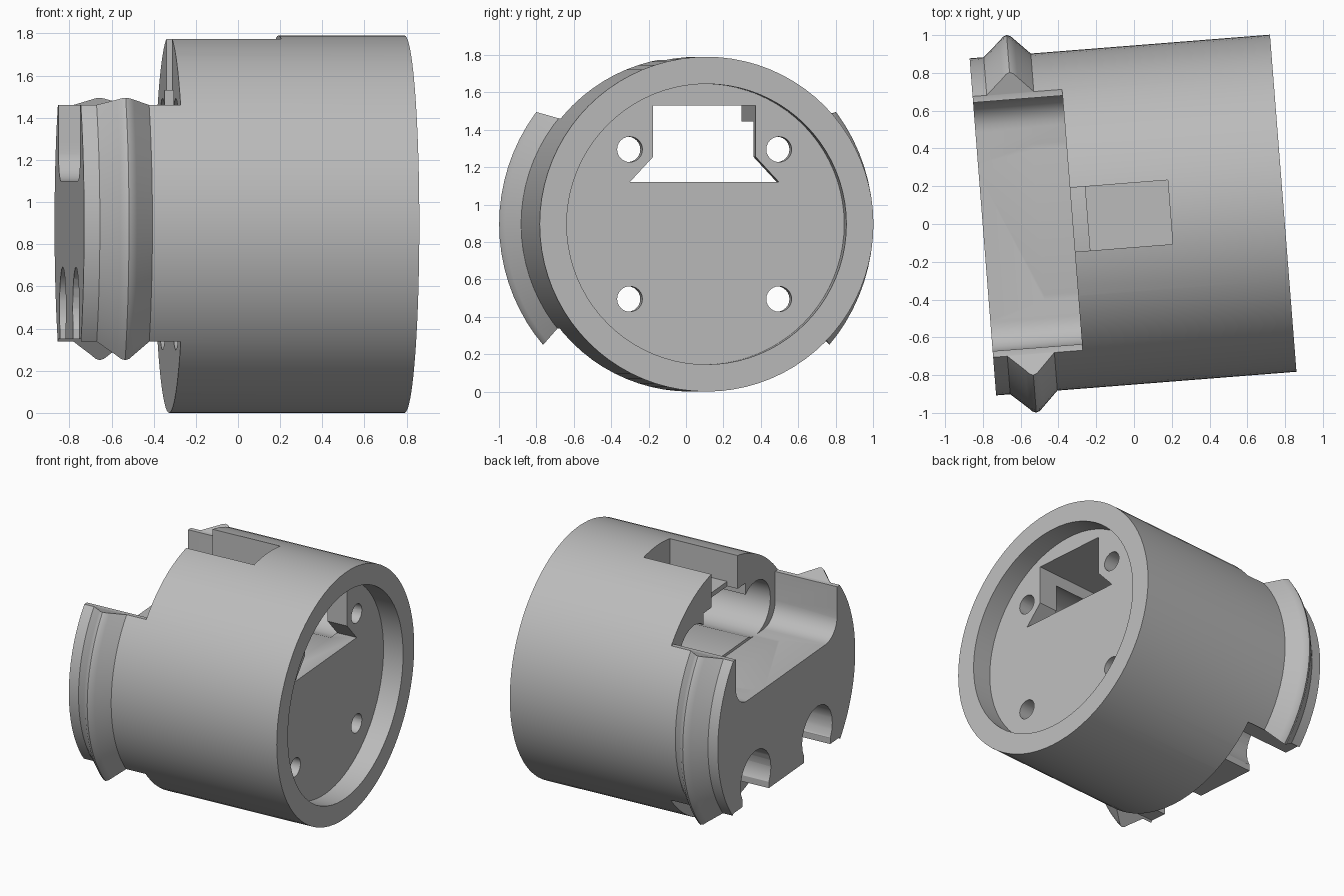
import bpy, bmesh, math
from mathutils import Matrix

if "Cube" in bpy.data.objects:
    bpy.data.objects.remove(bpy.data.objects["Cube"])

grey = bpy.data.materials.new("plain_grey")
grey.use_nodes = True
colour = (0.5, 0.5, 0.5, 1)
grey.diffuse_color = colour
grey.node_tree.nodes["Principled BSDF"].inputs["Base Color"].default_value = colour


def make_object(name, bm):
    bmesh.ops.recalc_face_normals(bm, faces=bm.faces)
    mesh = bpy.data.meshes.new(name)
    bm.to_mesh(mesh)
    bm.free()
    mesh.materials.append(grey)
    ob = bpy.data.objects.new(name, mesh)
    bpy.context.collection.objects.link(ob)
    return ob


def lathe(name, profile, steps):
    """Revolve (x, radius) points about the x axis."""
    bm = bmesh.new()
    verts = [bm.verts.new((x, r, 0)) for x, r in profile]
    edges = [bm.edges.new(pair) for pair in zip(verts, verts[1:])]
    bmesh.ops.spin(bm, geom=verts + edges, axis=(1, 0, 0), cent=(0, 0, 0),
                   angle=math.tau, steps=steps, use_merge=True)
    bmesh.ops.remove_doubles(bm, verts=bm.verts, dist=1e-4)
    return make_object(name, bm)


def prism(name, outline, x0, x1):
    """Extrude a (y, z) outline along x."""
    bm = bmesh.new()
    face = bm.faces.new([bm.verts.new((x0, y, z)) for y, z in outline])
    new = bmesh.ops.extrude_face_region(bm, geom=[face])["geom"]
    bmesh.ops.translate(bm, vec=(x1 - x0, 0, 0),
                        verts=[v for v in new if isinstance(v, bmesh.types.BMVert)])
    return make_object(name, bm)


def arc(y, z, r, start, end, steps):
    return [(y + r * math.cos(math.radians(start + (end - start) * i / steps)),
             z + r * math.sin(math.radians(start + (end - start) * i / steps)))
            for i in range(steps + 1)]


def box(y0, y1, z0, z1):
    return [(y0, z0), (y1, z0), (y1, z1), (y0, z1)]


def mirrored(half):
    return half + [(-y, z) for y, z in reversed(half)]


def cut(target, cutter):
    cutter.hide_render = True
    mod = target.modifiers.new("cut", "BOOLEAN")
    mod.operation = "DIFFERENCE"
    mod.solver = "EXACT"
    mod.object = cutter
    bpy.ops.object.select_all(action="DESELECT")
    bpy.context.view_layer.objects.active = target
    target.select_set(True)
    bpy.ops.object.modifier_apply(modifier=mod.name)
    bpy.data.objects.remove(cutter)


# Round housing with a ridged plug end and a recessed socket end
R = 0.895
BACK, STEP = -1.595, -1.12
housing = lathe("housing", [
    (BACK, 0), (BACK, R), (-1.52, R), (-1.43, 0.975), (-1.41, 0.995), (-1.39, 1.003),
    (-1.37, 0.995), (-1.35, 0.975), (-1.27, R), (0, R), (0, 0.75), (-0.15, 0.75),
    (-0.15, 0)], 80)

# Flats above and below the plug, sloping at the ridge
cut(housing, prism("top_flat", mirrored([(0.69, 0.565), (1.2, 0.72), (1.2, 1.3)]), -1.8, STEP))
cut(housing, prism("bottom_flat", mirrored([(0.69, -0.545), (1.2, -1.2), (1.2, -1.4)]), -1.8, STEP))

# Cable trough with rounded corners
trough = mirrored([(0.66, 0.8)] + arc(0.51, 0.355, 0.15, 0, -90, 8))
cut(housing, prism("trough", trough, -1.8, STEP))

# Connector opening through the housing
opening = mirrored([(0.4, 0.225), (0.275, 0.36), (0.275, 0.635)])
cut(housing, prism("opening", opening, -1.3, 0.1))

# Key slot on top, open to the connector at its outer end
cut(housing, prism("key_slot", box(-0.17, 0.17, 0.67, 1.1), -1.3, -0.6))
cut(housing, prism("key_slot_end", box(-0.17, 0.17, 0.5, 1.1), -1.3, -1.04))

# Four screw holes with wide clearance bores
for side in (-0.4, 0.4):
    for height in (-0.4, 0.4):
        start = -1.8 if height < 0 else -1.3
        cut(housing, prism("clearance", arc(side, height, 0.197, 0, 345, 23), start, -0.3))
        cut(housing, prism("screw_hole", arc(side, height, 0.068, 0, 345, 23), -0.5, 0.1))
    cut(housing, prism("screw_slot", box(side - 0.17, side + 0.17, -0.8, -0.4), -1.8, STEP))

# Smooth round surfaces, then set the housing at its slight turn
bpy.ops.object.shade_smooth_by_angle(angle=math.radians(25))
housing.matrix_world = (Matrix.Translation((0.79, 0.11, R))
                        @ Matrix.Rotation(math.radians(4.5), 4, "Z"))
